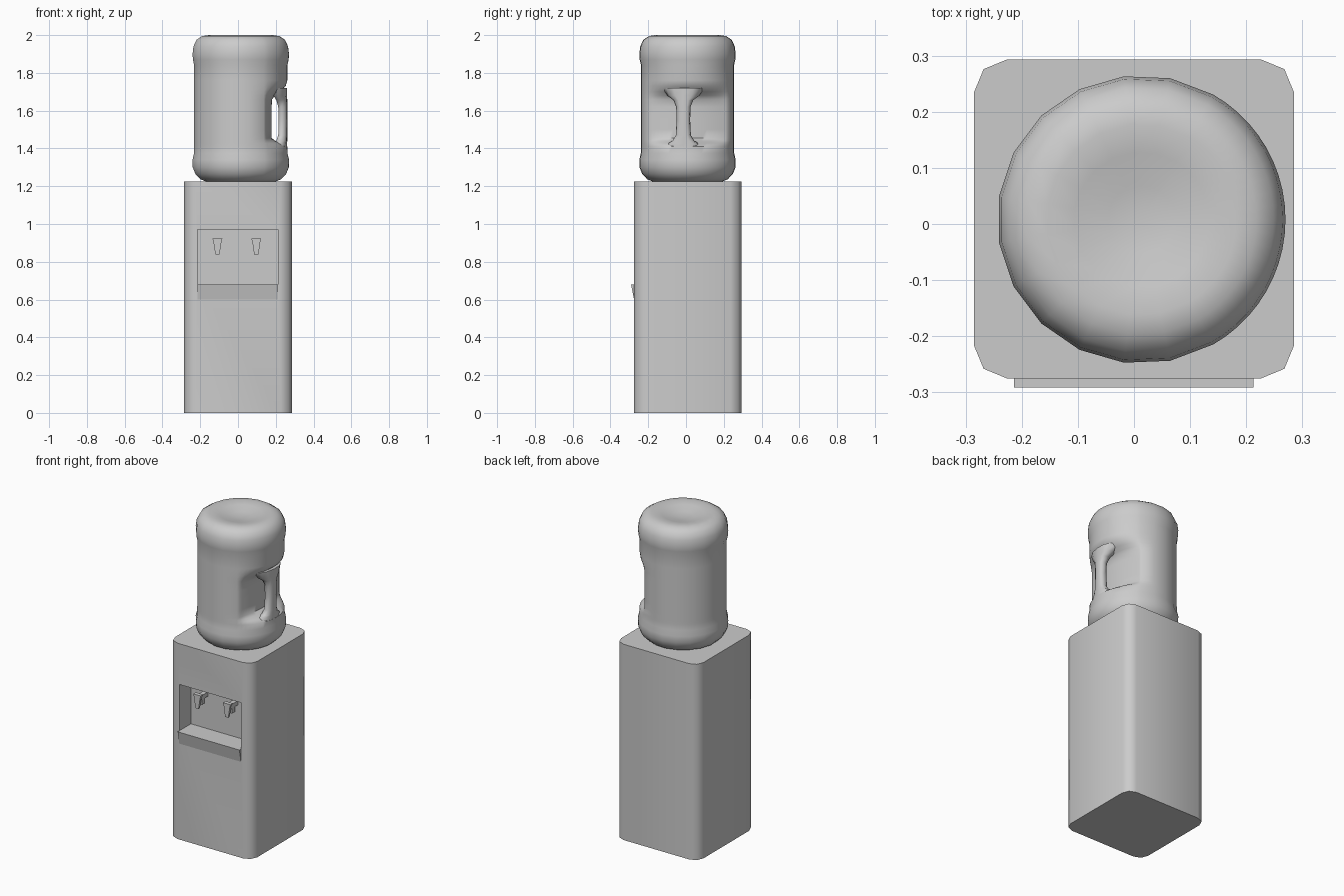
import bpy, bmesh, math

if "Cube" in bpy.data.objects:
    bpy.data.objects.remove(bpy.data.objects["Cube"])


def make(name, verts, faces, smooth=None):
    me = bpy.data.meshes.new(name)
    me.from_pydata(verts, [], faces)
    bm = bmesh.new()
    bm.from_mesh(me)
    bmesh.ops.recalc_face_normals(bm, faces=bm.faces)
    bm.to_mesh(me)
    bm.free()
    ob = bpy.data.objects.new(name, me)
    bpy.context.collection.objects.link(ob)
    if smooth:
        shade(ob, smooth)
    return ob


def activate(ob):
    bpy.ops.object.select_all(action='DESELECT')
    ob.select_set(True)
    bpy.context.view_layer.objects.active = ob


def shade(ob, angle):
    activate(ob)
    bpy.ops.object.shade_smooth_by_angle(angle=math.radians(angle))


def loft(name, rings, smooth=None):
    """Skin a stack of closed rings and cap both ends."""
    n = len(rings[0])
    verts = [p for r in rings for p in r]
    faces = [(i * n + j, i * n + (j + 1) % n, (i + 1) * n + (j + 1) % n, (i + 1) * n + j)
             for i in range(len(rings) - 1) for j in range(n)]
    faces += [tuple(range(n)), tuple(range(len(verts) - n, len(verts)))]
    return make(name, verts, faces, smooth)


def box(name, x0, x1, y0, y1, z0, z1):
    return loft(name, [[(x0, y0, z), (x1, y0, z), (x1, y1, z), (x0, y1, z)] for z in (z0, z1)])


# cabinet: square plan with two-segment rounded corners
FRONT, BACK, HALF, R, TOP = -0.275, 0.293, 0.285, 0.058, 1.225
plan = []
for k, (sx, sy) in enumerate([(1, BACK - R), (-1, BACK - R), (-1, FRONT + R), (1, FRONT + R)]):
    for s in range(3):
        a = math.radians(90 * k + 45 * s)
        plan.append((sx * (HALF - R) + R * math.cos(a), sy + R * math.sin(a)))
cabinet = loft("cabinet", [[(x, y, z) for x, y in plan] for z in (0, TOP)])

# dispensing recess cut into the front
WALL = -0.16
cutter = box("recess_cutter", -0.214, 0.213, -0.4, WALL, 0.68, 0.97)
cutter.hide_render = True
mod = cabinet.modifiers.new("recess", 'BOOLEAN')
mod.object = cutter
mod.solver = 'EXACT'
activate(cabinet)
bpy.ops.object.modifier_apply(modifier=mod.name)
bpy.data.objects.remove(cutter)
shade(cabinet, 50)

# drip tray lip: wedge below the recess
lip = [(-0.27, 0.68), (-0.291, 0.68), (-0.275, 0.60), (-0.27, 0.60)]
loft("drip_tray_lip", [[(x, y, z) for y, z in lip] for x in (-0.214, 0.213)])

# taps: tapered lever, stem to the wall, hanging spout
for side, cx in (("left", -0.109), ("right", 0.097)):
    loft(side + "_tap_lever",
         [[(cx - w, -0.25, z), (cx + w, -0.25, z), (cx + w, y, z), (cx - w, y, z)]
          for z, w, y in ((0.838, 0.011, -0.237), (0.905, 0.021, -0.235), (0.923, 0.026, -0.225))])
    box(side + "_tap_stem", cx - 0.014, cx + 0.014, -0.24, WALL + 0.005, 0.885, 0.912)
    box(side + "_tap_spout", cx - 0.011, cx + 0.011, -0.215, -0.185, 0.85, 0.89)

# bottle: lathed profile, finer on the handle side where the grip hollow is pressed in
CX, CY = 0.013, 0.008
profile = [(0.185, 1.225), (0.215, 1.237), (0.242, 1.265), (0.256, 1.30), (0.257, 1.34),
           (0.249, 1.375), (0.248, 1.41), (0.248, 1.428), (0.248, 1.44), (0.248, 1.455),
           (0.248, 1.50), (0.248, 1.56), (0.248, 1.62), (0.248, 1.66), (0.248, 1.68),
           (0.248, 1.70), (0.248, 1.73), (0.248, 1.76), (0.248, 1.84), (0.255, 1.87),
           (0.257, 1.90), (0.252, 1.94), (0.236, 1.975), (0.205, 1.995), (0.17, 2.0),
           (0.12, 1.992), (0.06, 1.977), (0.015, 1.974)]
angles = [-60 + 6 * i for i in range(21)] + [60 + 240 / 13 * i for i in range(1, 13)]


def step(a, b, t):
    t = max(0, min(1, (t - a) / (b - a)))
    return t * t * (3 - 2 * t)


def bottle_point(r, z, deg):
    a = math.radians(deg)
    x, y = r * math.cos(a), r * math.sin(a)
    press = step(1.41, 1.455, z) * (1 - step(1.65, 1.75, z))
    floor = 0.165 - 0.9 * (y + 0.015) ** 2
    if x > floor:
        x += (floor - x) * press
    return (CX + x, CY + y, z)


loft("bottle", [[bottle_point(r, z, d) for d in angles] for r, z in profile], 50)

# bottle handle: upright grip bridging the hollow, flared at both ends
grip = []
for z, w, inner in ((1.39, 0.09, 0.17), (1.425, 0.085, 0.175), (1.44, 0.058, 0.19),
                    (1.47, 0.040, 0.20), (1.55, 0.036, 0.202), (1.62, 0.038, 0.20),
                    (1.655, 0.052, 0.19), (1.68, 0.085, 0.175), (1.72, 0.11, 0.17)):
    ring = []
    for t, f in ((-1, 0.4), (-0.85, 0.85), (-0.5, 1), (0, 1), (0.5, 1), (0.85, 0.85), (1, 0.4)):
        y = -0.022 + t * w
        outer = math.sqrt(0.249 ** 2 - y * y)
        ring.append((CX + inner + (outer - inner) * f - 0.001, CY + y, z))
    ring += [(CX + inner, CY - 0.022 + 0.75 * w, z), (CX + inner, CY - 0.022 - 0.75 * w, z)]
    grip.append(ring)
loft("bottle_handle", grip, 60)
